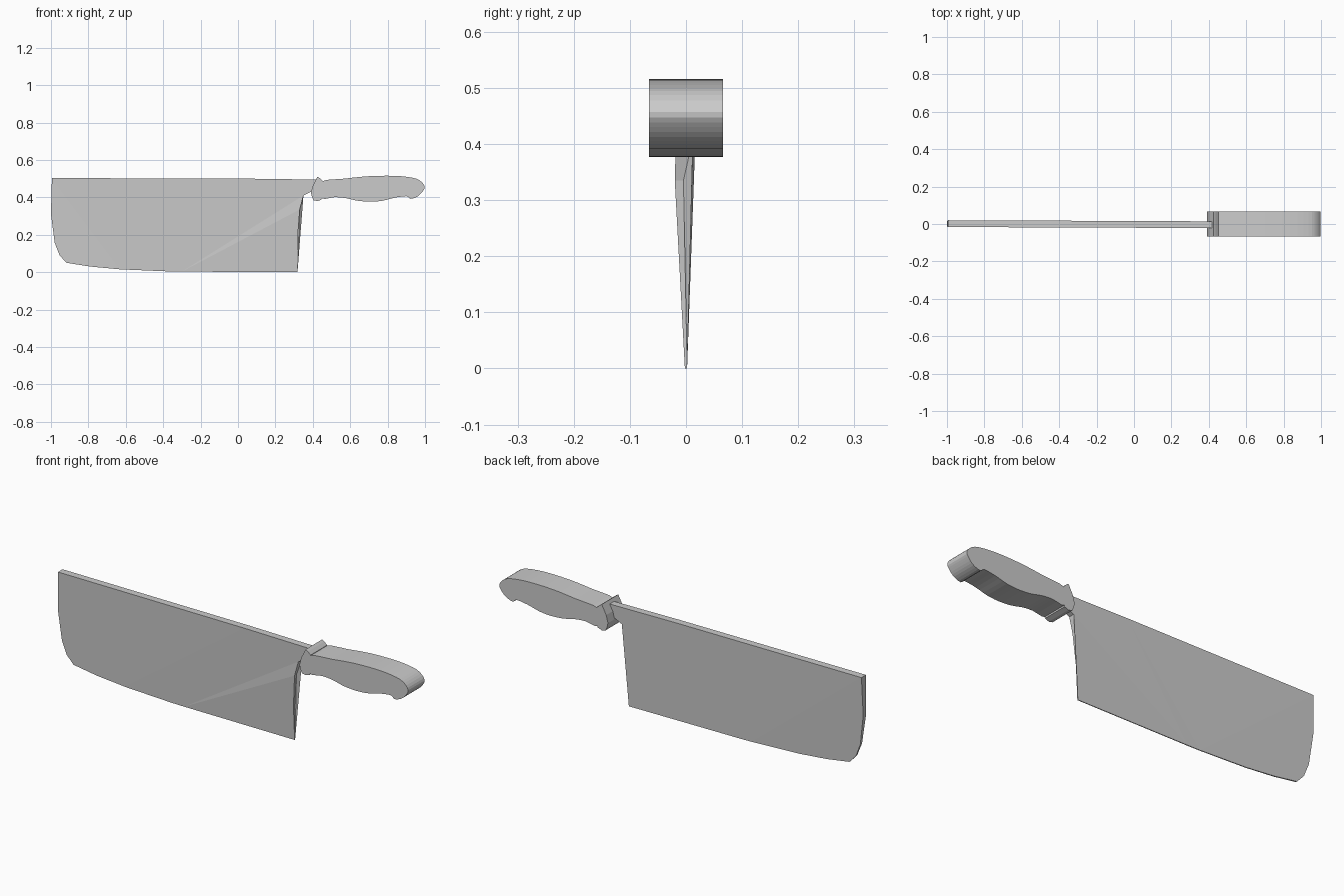
import bpy
import bmesh
from mathutils import Vector

cube = bpy.data.objects.get("Cube")
if cube:
    bpy.data.objects.remove(cube, do_unlink=True)

grey = bpy.data.materials.new("plain_grey")
grey.use_nodes = True
colour = (0.6, 0.6, 0.6, 1)
grey.diffuse_color = colour
grey.node_tree.nodes["Principled BSDF"].inputs["Base Color"].default_value = colour


def finish(name, bm):
    bmesh.ops.recalc_face_normals(bm, faces=bm.faces)
    mesh = bpy.data.meshes.new(name)
    bm.to_mesh(mesh)
    bm.free()
    mesh.materials.append(grey)
    obj = bpy.data.objects.new(name, mesh)
    bpy.context.collection.objects.link(obj)
    return obj


def smooth_path(points, steps=3):
    """Closed spline through the points."""
    pts = [Vector(p) for p in points]
    n = len(pts)
    out = []
    for i in range(n):
        a, b, c, d = (pts[(i + k) % n] for k in (-1, 0, 1, 2))
        for s in range(steps):
            t = s / steps
            out.append(0.5 * (2 * b + (c - a) * t + (2 * a - 5 * b + 4 * c - d) * t ** 2
                              + (3 * b - a - 3 * c + d) * t ** 3))
    return out


def slab(name, outline, half):
    """Side profile extruded across the width."""
    bm = bmesh.new()
    sides = [[bm.verts.new((p[0], y, p[1])) for p in outline] for y in (-half, half)]
    for side in sides:
        bm.faces.new(side)
    for i in range(len(outline)):
        j = (i + 1) % len(outline)
        bm.faces.new((sides[0][i], sides[0][j], sides[1][j], sides[1][i]))
    return finish(name, bm)


# Blade: wedge section, with a slightly turned heel below a diagonal crease
body = [(0.42, 0.495), (0.05, 0.5), (-0.995, 0.503), (-1.0, 0.31), (-0.98, 0.157),
        (-0.954, 0.09), (-0.917, 0.05), (-0.79, 0.03), (-0.63, 0.015),
        (-0.37, 0.004), (-0.3, 0.003)]
heel = [(0.318, 0.0), (0.318, 0.175), (0.33, 0.335)]
neck = [(0.35, 0.41), (0.39, 0.43), (0.42, 0.43)]
outline = body + heel + neck
bm = bmesh.new()
sides = []
for sign in (-1, 1):
    ring = []
    for x, z in outline:
        centre = -0.004 * (x + 0.5) * z / 0.5
        if (x, z) in heel:
            centre -= 0.03 * z
        half = 0.002 + z * (0.017 if (x, z) in heel else 0.032)
        ring.append(bm.verts.new((x, centre + sign * half, z)))
    sides.append(ring)
crease_low, crease_high = len(body) - 1, len(body) + len(heel)
for ring in sides:
    bm.faces.new(ring[:crease_low + 1] + ring[crease_high:])
    bm.faces.new(ring[crease_low:crease_high + 1])
for i in range(len(outline)):
    j = (i + 1) % len(outline)
    bm.faces.new((sides[0][i], sides[0][j], sides[1][j], sides[1][i]))
bmesh.ops.triangulate(bm, faces=[f for f in bm.faces if len(f.verts) > 4])
finish("blade", bm)

# Bolster between blade and grip
slab("bolster", [(0.425, 0.511), (0.437, 0.503), (0.452, 0.489), (0.443, 0.46),
                 (0.441, 0.44), (0.452, 0.41), (0.447, 0.388), (0.425, 0.38),
                 (0.405, 0.384), (0.396, 0.4), (0.39, 0.425), (0.4, 0.463)], 0.066)

# Grip with finger curve and hooked butt
grip = smooth_path([(0.44, 0.482), (0.57, 0.5), (0.7, 0.513), (0.837, 0.515),
                    (0.933, 0.505), (0.976, 0.487), (0.998, 0.457), (0.986, 0.43),
                    (0.96, 0.405), (0.922, 0.392), (0.9, 0.406), (0.837, 0.398),
                    (0.773, 0.382), (0.709, 0.377), (0.639, 0.382), (0.575, 0.396),
                    (0.516, 0.401), (0.444, 0.396)])
slab("grip", grip, 0.066)
